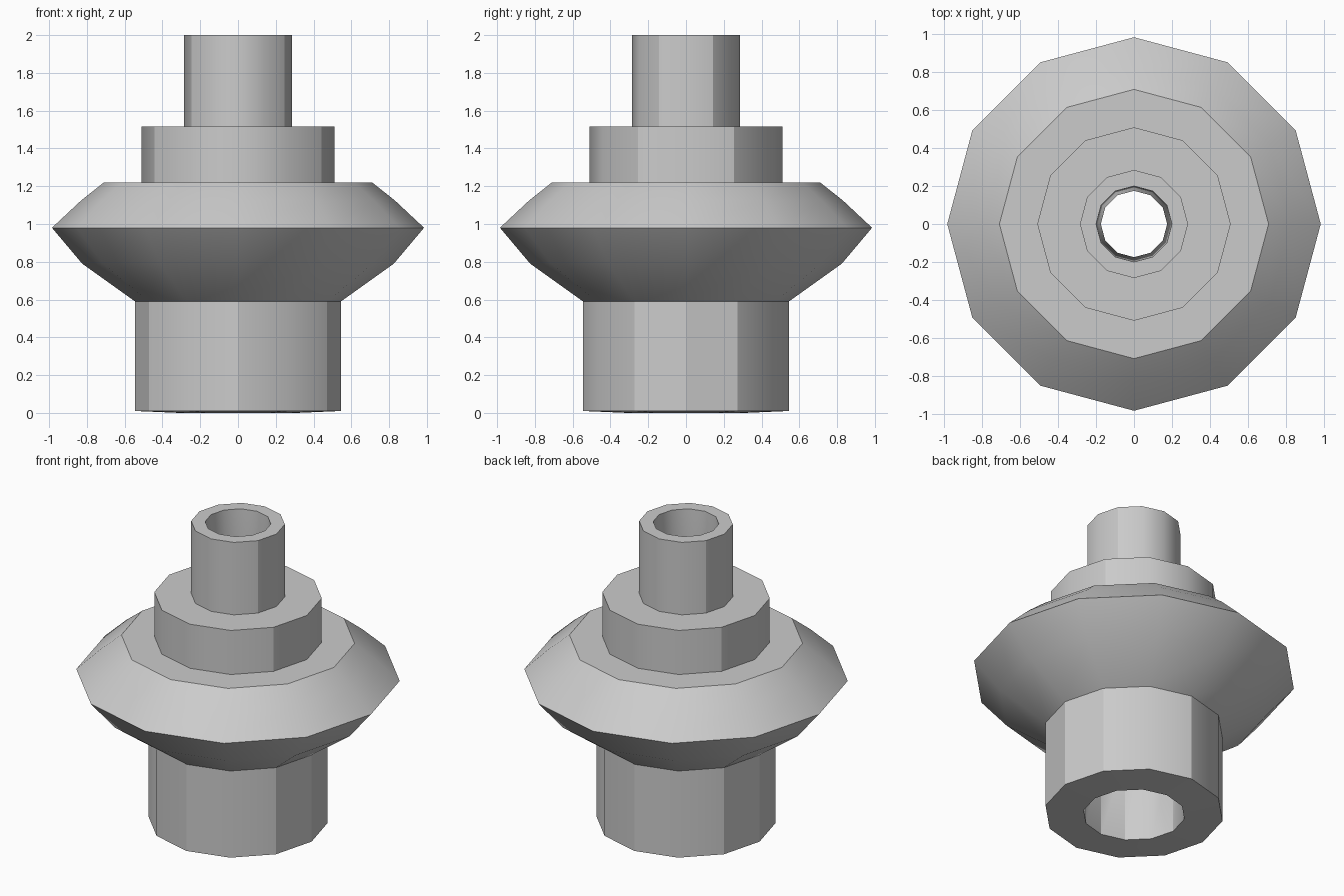
import bpy
import bmesh
from math import cos, sin, tau, radians

SIDES = 12

cube = bpy.data.objects.get("Cube")
if cube:
    bpy.data.objects.remove(cube, do_unlink=True)

grey = bpy.data.materials.new("plain_grey")
grey.use_nodes = True
colour = (0.6, 0.6, 0.6, 1)
grey.diffuse_color = colour
grey.node_tree.nodes["Principled BSDF"].inputs["Base Color"].default_value = colour


def lathe(name, profile):
    """Turn a closed (radius, height) profile around z."""
    bm = bmesh.new()
    rings = [[bm.verts.new((r * cos(tau * i / SIDES), r * sin(tau * i / SIDES), z))
              for i in range(SIDES)] for r, z in profile]
    for a, b in zip(rings, rings[1:] + rings[:1]):
        for i in range(SIDES):
            j = (i + 1) % SIDES
            bm.faces.new((a[i], a[j], b[j], b[i]))
    bmesh.ops.recalc_face_normals(bm, faces=bm.faces)
    mesh = bpy.data.meshes.new(name)
    bm.to_mesh(mesh)
    bm.free()
    mesh.materials.append(grey)
    obj = bpy.data.objects.new(name, mesh)
    bpy.context.collection.objects.link(obj)
    return obj


# Outer wall: base sleeve, flared rim, collar, neck
outer = [(0.545, 0.01), (0.545, 0.59), (0.825, 0.79), (0.985, 0.98),
         (0.83, 1.125), (0.71, 1.22), (0.51, 1.22), (0.51, 1.515),
         (0.285, 1.515), (0.285, 2.0)]
# Bore: narrow throat in the neck, wider socket in the base
bore = [(0.2, 2.0), (0.175, 1.22), (0.31, 0.59), (0.31, 0.0)]

body = lathe("hollow_fitting", outer + bore)

bpy.ops.object.select_all(action="DESELECT")
body.select_set(True)
bpy.context.view_layer.objects.active = body
bpy.ops.object.shade_smooth_by_angle(angle=radians(30))
